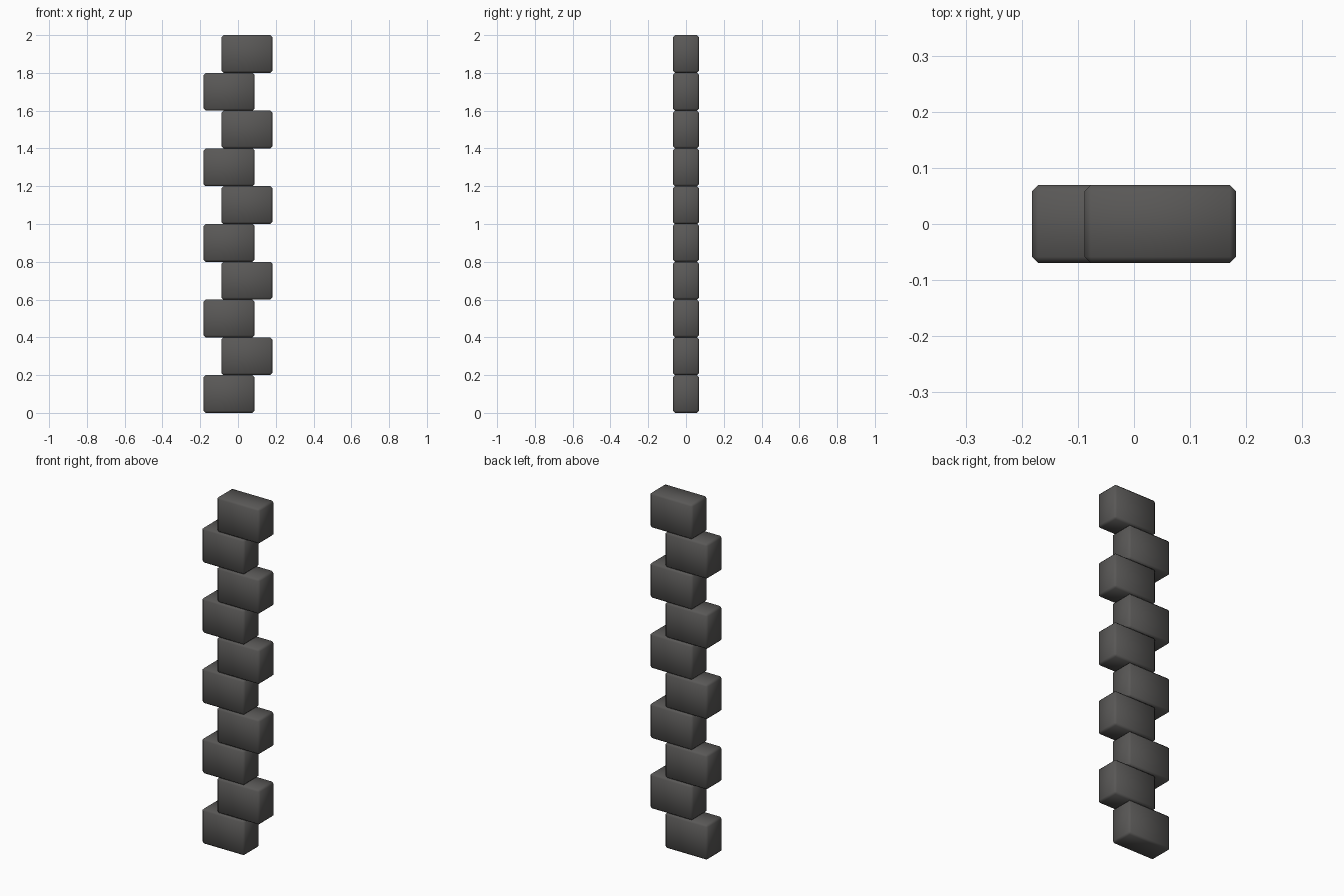
import bpy, bmesh

if "Cube" in bpy.data.objects:
    bpy.data.objects.remove(bpy.data.objects["Cube"])

COUNT = 10
W, D, H = 0.27, 0.139, 0.2      # block size
OFFSET = 0.047                  # sideways stagger
CHAMFER = 0.011

mat = bpy.data.materials.new("dark_stone")
mat.diffuse_color = (0.1, 0.097, 0.094, 1)
mat.use_nodes = True
mat.node_tree.nodes["Principled BSDF"].inputs["Base Color"].default_value = mat.diffuse_color

# One chamfered block shared by the whole stack
bm = bmesh.new()
bmesh.ops.create_cube(bm, size=1)
bmesh.ops.scale(bm, vec=(W, D, H), verts=bm.verts)
bmesh.ops.bevel(bm, geom=bm.edges[:], offset=CHAMFER, segments=1,
                affect='EDGES', profile=0.5)
for f in bm.faces:
    f.smooth = True
mesh = bpy.data.meshes.new("block")
bm.to_mesh(mesh)
bm.free()
mesh.materials.append(mat)

# Staggered column, alternating left and right
for i in range(COUNT):
    ob = bpy.data.objects.new(f"block_{i + 1:02d}", mesh)
    ob.location = (OFFSET if i % 2 else -OFFSET, 0, H * (i + 0.5))
    bpy.context.collection.objects.link(ob)
